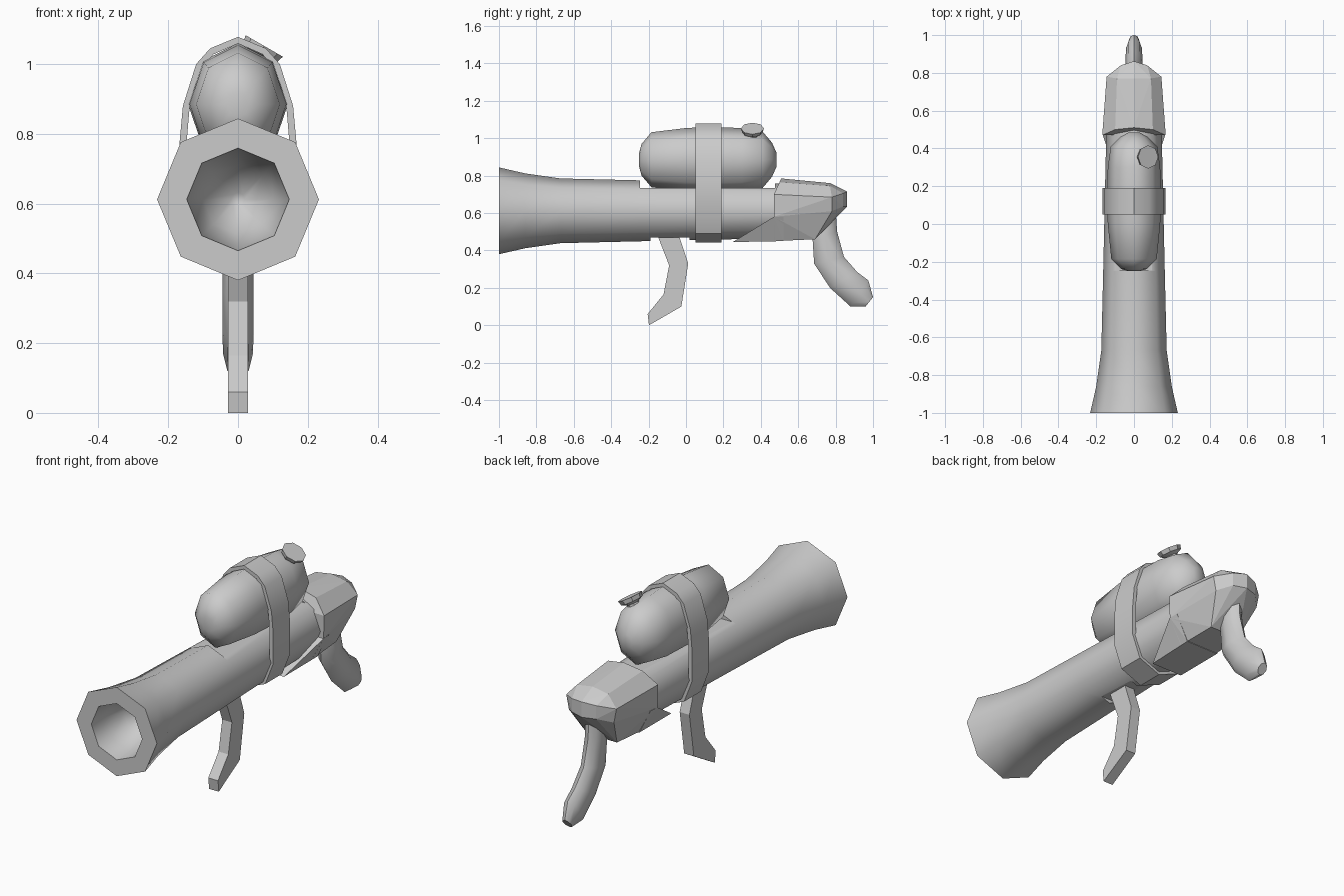
import bpy, bmesh
from math import sin, cos, pi, radians
from mathutils import Vector

if "Cube" in bpy.data.objects:
    bpy.data.objects.remove(bpy.data.objects["Cube"])


def finish(name, bm, smooth=None):
    bmesh.ops.recalc_face_normals(bm, faces=bm.faces)
    mesh = bpy.data.meshes.new(name)
    bm.to_mesh(mesh)
    bm.free()
    ob = bpy.data.objects.new(name, mesh)
    bpy.context.collection.objects.link(ob)
    if smooth:
        bpy.ops.object.select_all(action='DESELECT')
        ob.select_set(True)
        bpy.context.view_layer.objects.active = ob
        bpy.ops.object.shade_smooth_by_angle(angle=radians(smooth))
    return ob


def loft(name, rings, smooth=None, cyclic=False):
    """Skin a list of equal-sized point rings; cap the ends unless cyclic."""
    bm = bmesh.new()
    loops = [[bm.verts.new(p) for p in r] for r in rings]
    n = len(loops[0])
    pairs = list(zip(loops, loops[1:])) + ([(loops[-1], loops[0])] if cyclic else [])
    for a, b in pairs:
        for i in range(n):
            j = (i + 1) % n
            bm.faces.new((a[i], a[j], b[j], b[i]))
    if not cyclic:
        bm.faces.new(loops[0])
        bm.faces.new(loops[-1])
    return finish(name, bm, smooth)


def ring(c, u, v, n=8):
    c, u, v = Vector(c), Vector(u), Vector(v)
    return [c + u * cos(2 * pi * i / n) + v * sin(2 * pi * i / n) for i in range(n)]


def cut_box(ob, lo, hi):
    lo, hi = Vector(lo), Vector(hi)
    bpy.ops.mesh.primitive_cube_add(size=1, location=(lo + hi) / 2)
    box = bpy.context.object
    box.name, box.scale, box.hide_render = "cutter", hi - lo, True
    mod = ob.modifiers.new("notch", 'BOOLEAN')
    mod.operation, mod.object, mod.solver = 'DIFFERENCE', box, 'EXACT'
    bpy.context.view_layer.objects.active = ob
    bpy.ops.object.modifier_apply(modifier=mod.name)
    bpy.data.objects.remove(box)


def hulls(name, groups):
    """Several mirrored convex blocks in one flat-shaded object."""
    bm = bmesh.new()
    for pts in groups:
        vs = [bm.verts.new((s * x, y, z)) for x, y, z in pts for s in ((1, -1) if x else (1,))]
        bmesh.ops.convex_hull(bm, input=vs)
    loose = [v for v in bm.verts if not v.link_faces]
    bmesh.ops.delete(bm, geom=loose, context='VERTS')
    bmesh.ops.dissolve_limit(bm, angle_limit=radians(2), verts=bm.verts, edges=bm.edges)
    return finish(name, bm)


# Flared octagonal barrel with a tapered bore
profile = [(-.72, .02), (-.80, .10), (-.90, .135), (-1, .147), (-1, .232), (-.86, .20),
           (-.67, .173), (-.25, .163), (.47, .147), (.62, .14)]
barrel = loft("barrel", [ring((0, y, .612), (r, 0, 0), (0, 0, r)) for y, r in profile], 50)
cut_box(barrel, (-.2, -.245, .735), (.2, .475, .9))
cut_box(barrel, (-.2, -.19, .3), (.2, .02, .47))

# Rounded tank on top
tank = [(-.25, .22), (-.238, .48), (-.185, .84), (0, .97), (.12, 1), (.3, .97),
        (.41, .86), (.46, .52), (.485, .2)]
loft("tank", [ring((0, y, .885), (.143 * s, 0, 0), (0, 0, .175 * s)) for y, s in tank], 55)

# Tilted filler cap
axis, u, v = Vector((.5, 0, .866)), Vector((.866, 0, -.5)), Vector((0, 1, 0))
top = Vector((.075, .355, 1.052))
loft("filler_cap", [ring(top + axis * h, u * r, v * r)
                    for h, r in [(-.09, .03), (-.035, .03), (-.022, .055), (0, .062)]], 35)

# Strap around tank and barrel
half = [(0, 1.078), (.08, 1.045), (.12, 1.0), (.158, .88), (.168, .77), (.168, .61),
        (.122, .492), (0, .443)]
outline = half + [(-x, z) for x, z in half[-2:0:-1]]


def strap_loop(y, sx=1, sz=1):
    return [(x * sx, y, .76 + (z - .76) * sz) for x, z in outline]


loft("strap", [strap_loop(.05), strap_loop(.19), strap_loop(.19, .88, .94),
               strap_loop(.05, .88, .94)], 40, cyclic=True)

# Faceted rear housing with a wedge running forward underneath
hulls("rear_housing", [
    [(0, .51, .785), (.1, .5, .765), (.168, .47, .70), (.165, .47, .58), (.095, .47, .45),
     (0, .77, .76), (.09, .77, .745), (.145, .78, .685), (.13, .78, .61), (.085, .69, .46),
     (0, .862, .715), (.07, .84, .705), (0, .862, .635), (.07, .84, .635)],
    [(.09, .25, .445), (.165, .47, .58), (.095, .47, .45), (.095, .52, .45), (.16, .52, .58)]])

# Curved rear grip: (front y, z, back y, z, half width)
grip = [(.68, .56, .80, .62, .045), (.677, .46, .808, .50, .045), (.685, .33, .845, .365, .045),
        (.77, .20, .915, .285, .045), (.88, .10, .975, .24, .043), (.96, .10, 1.0, .15, .025)]
loft("rear_grip", [ring((0, (a + c) / 2, (b + d) / 2), (w, 0, 0), (0, (c - a) / 2, (d - b) / 2))
                   for a, b, c, d, w in grip], 50)

# Angular front grip
side = [(-.16, .50), (-.09, .32), (-.12, .165), (-.205, .06), (-.198, 0), (-.025, .10),
        (.012, .33), (-.045, .50)]
loft("front_grip", [[(x, y, z) for y, z in side] for x in (-.028, .028)])
